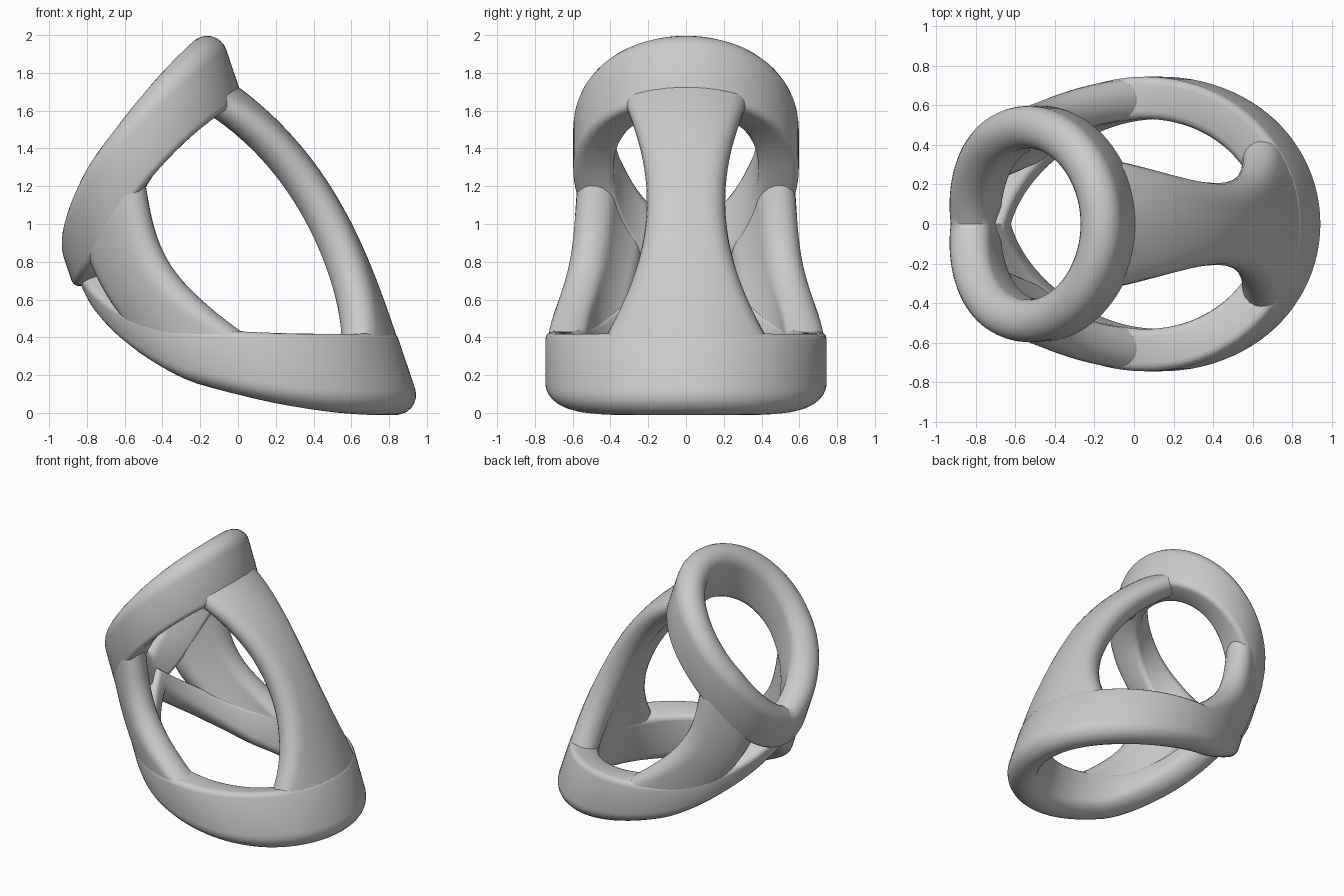
import bpy, bmesh
from math import sin, cos, pi, radians

cube = bpy.data.objects.get("Cube")
if cube:
    bpy.data.objects.remove(cube)

grey = bpy.data.materials.new("grey")
grey.use_nodes = True
grey.diffuse_color = (0.6, 0.6, 0.6, 1)
grey.node_tree.nodes["Principled BSDF"].inputs["Base Color"].default_value = (0.6, 0.6, 0.6, 1)

AX, AZ = 0.947, 0.32      # tilt of the shared ring axis
HALF = 0.107              # half the wall thickness


def place(u, y, v):
    """Tilted frame (u across, v along the axis) to world."""
    return (AX * u - AZ * v, y, AZ * u + AX * v)


def quad(p, q, r):
    """Parabola through three points."""
    (a, fa), (b, fb), (c, fc) = p, q, r
    m = (fb - fa) / (b - a)
    k = ((fc - fb) / (c - b) - m) / (c - a)
    return lambda x: fa + m * (x - a) + k * (x - a) * (x - b)


class Ring:
    """Tilted ring; its rims bend to a point where the two arms meet."""

    def __init__(self, centre, ru, ry, free, joint, free_tip, joint_tip):
        self.c, self.ru, self.ry = centre, ru, ry
        self.free_fn, self.joint_fn = free, joint
        self.free_tip, self.joint_tip = free_tip, joint_tip

    def rim(self, fn, tip, t):
        return fn(self.c + self.ru * cos(t)) + tip * max(0, 1 - abs(t - pi) / 1.05) ** 1.5

    def free(self, t):
        return self.rim(self.free_fn, self.free_tip, t)

    def joint(self, t):
        return self.rim(self.joint_fn, self.joint_tip, t)


upper = Ring(-0.027, 0.477, 0.49,
             quad((0.45, 1.95), (0, 1.72), (-0.48, 1.36)),
             quad((0.5, 1.57), (0, 1.35), (-0.48, 0.93)), -0.16, 0)
lower = Ring(0.18, 0.643, 0.638,
             quad((0.81, -0.28), (0.5, -0.165), (-0.46, 0.47)),
             quad((0.81, 0.15), (0.14, 0.41), (-0.46, 0.7)), 0.33, 0.32)


def loft(name, sections, closed):
    bm = bmesh.new()
    rows = [[bm.verts.new(p) for p in s] for s in sections]
    n = len(rows[0])
    for i in range(len(rows) if closed else len(rows) - 1):
        a, b = rows[i], rows[(i + 1) % len(rows)]
        for j in range(n):
            k = (j + 1) % n
            bm.faces.new((a[j], a[k], b[k], b[j]))
    if not closed:
        bm.faces.new(rows[0])
        bm.faces.new(rows[-1])
    bmesh.ops.recalc_face_normals(bm, faces=bm.faces)
    mesh = bpy.data.meshes.new(name)
    bm.to_mesh(mesh)
    bm.free()
    mesh.materials.append(grey)
    obj = bpy.data.objects.new(name, mesh)
    bpy.context.collection.objects.link(obj)
    bpy.ops.object.select_all(action='DESELECT')
    obj.select_set(True)
    bpy.context.view_layer.objects.active = obj
    bpy.ops.object.shade_smooth_by_angle(angle=radians(40))
    return obj


def band(name, ring, side, steps=96):
    """Ring wall: full round on the free rim, small corners on the joint rim."""
    small = 0.04
    sections = []
    for i in range(steps):
        t = 2 * pi * i / steps
        f = ring.free(t) - side * HALF
        g = ring.joint(t) + side * small
        prof = [(HALF * cos(a), f + side * HALF * sin(a))
                for a in (pi * k / 12 for k in range(13))]
        for sx, start in ((-1, pi), (1, 1.5 * pi)):
            for k in range(4):
                a = start + k * pi / 6
                prof.append((sx * (HALF - small) + small * cos(a), g + side * small * sin(a)))
        sections.append([place(ring.c + (ring.ru + d) * cos(t), (ring.ry + d) * sin(t), v)
                         for d, v in prof])
    return loft(name, sections, True)


def panel(name, start, end, ease, bulge=0, sign=1, steps=28):
    """Curved strap with round edges running from the upper to the lower ring."""
    th = HALF - 0.004
    sections = []
    for i in range(steps + 1):
        s = i / steps
        e = ease(s)
        c = upper.c + (lower.c - upper.c) * e
        ru = upper.ru + (lower.ru - upper.ru) * e
        ry = upper.ry + (lower.ry - upper.ry) * e + bulge * sin(pi * s)
        t0, t1 = radians(start(s)) + th / ru, radians(end(s)) - th / ru
        bend = [pi * k / 10 for k in range(1, 10)]
        arc = [(t0 + (t1 - t0) * k / 10, th) for k in range(11)]
        arc += [(t1 + th * sin(a) / ru, th * cos(a)) for a in bend]
        arc += [(t1 + (t0 - t1) * k / 10, -th) for k in range(11)]
        arc += [(t0 - th * sin(a) / ru, -th * cos(a)) for a in bend]
        sec = []
        for t, d in arc:
            v0, v1 = upper.joint(t) + 0.08, lower.joint(t) - 0.08
            sec.append(place(c + (ru + d) * cos(t), sign * (ry + d) * sin(t), v0 + (v1 - v0) * s))
        sections.append(sec)
    return loft(name, sections, False)


# Two tilted rings
band("upper_ring", upper, 1)
band("lower_ring", lower, -1)

# Wide waisted strap on the tall side
edge = quad((0, 39), (0.42, 19.5), (1, 43))
panel("saddle_strap", lambda s: -edge(s), edge, lambda s: 1 - (1 - s) ** 2.9)

# Mirrored side struts
for label, sign in (("left", 1), ("right", -1)):
    panel(label + "_strut", quad((0, 94), (0.5, 108), (1, 85)),
          quad((0, 150), (0.5, 153), (1, 148)), lambda s: s ** 0.9, 0.025, sign)
